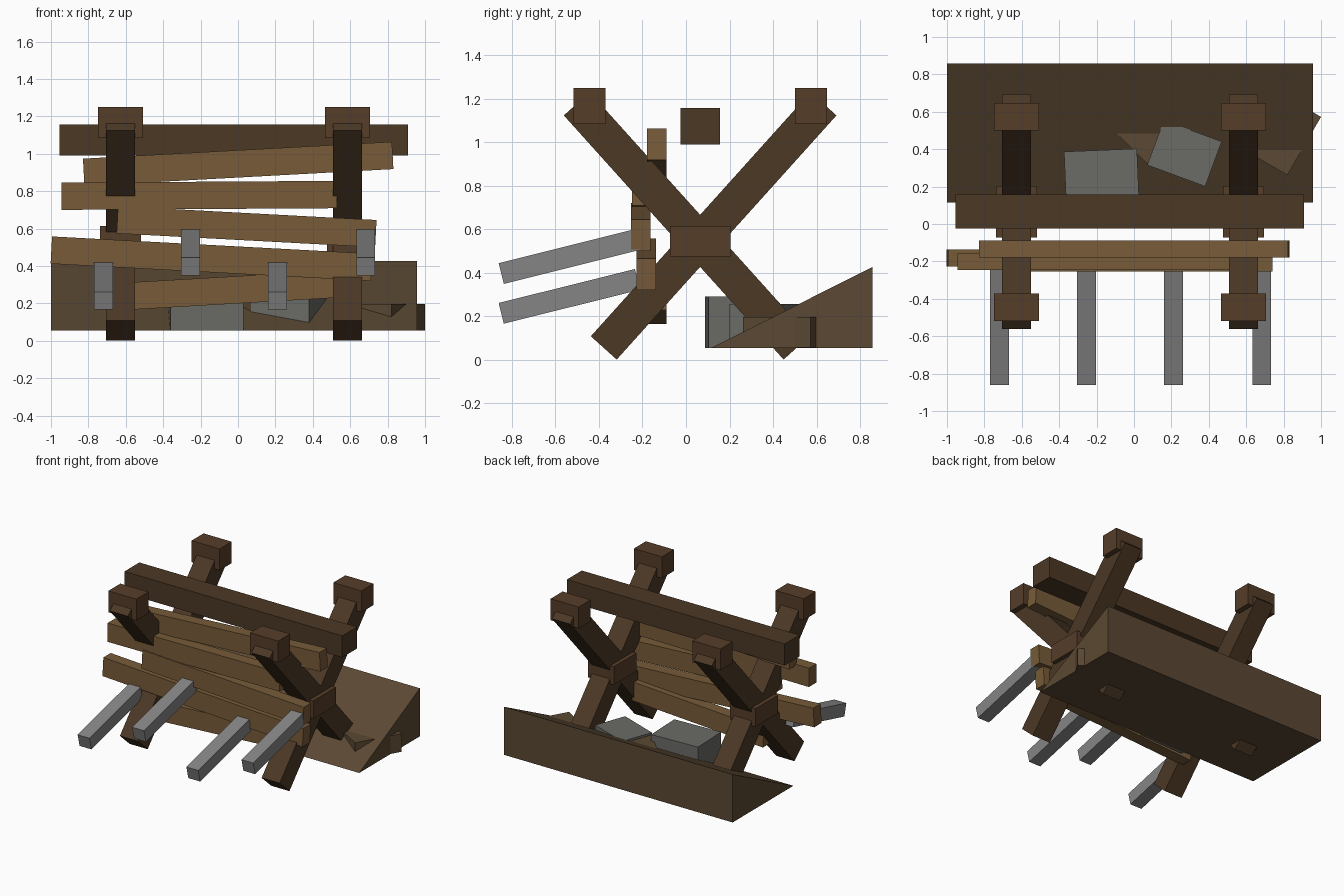
import bpy, bmesh
from math import atan2, hypot, radians
from mathutils import Matrix, Vector, Euler

if "Cube" in bpy.data.objects:
    bpy.data.objects.remove(bpy.data.objects["Cube"])


def material(name, rgb):
    m = bpy.data.materials.new(name)
    m.diffuse_color = (*rgb, 1)
    m.use_nodes = True
    m.node_tree.nodes["Principled BSDF"].inputs["Base Color"].default_value = m.diffuse_color
    return m


DARK = material("dark_timber", (0.071, 0.04, 0.0185))
CAP = material("cap_timber", (0.093, 0.047, 0.022))
PLANK = material("plank_wood", (0.185, 0.105, 0.04))
EARTH = material("earth", (0.105, 0.066, 0.033))
STONE = material("stone", (0.145, 0.145, 0.135))
METAL = material("metal", (0.235, 0.235, 0.24))


def add_object(name, bm, mat):
    bmesh.ops.recalc_face_normals(bm, faces=bm.faces)
    me = bpy.data.meshes.new(name)
    bm.to_mesh(me)
    bm.free()
    ob = bpy.data.objects.new(name, me)
    me.materials.append(mat)
    bpy.context.collection.objects.link(ob)
    return ob


def box(name, center, size, mat, rot=(0, 0, 0)):
    bm = bmesh.new()
    bmesh.ops.create_cube(bm, size=1, matrix=Matrix.Diagonal((*size, 1)))
    ob = add_object(name, bm, mat)
    ob.location = center
    ob.rotation_euler = Euler(rot)
    return ob


def bounds(name, x, y, z, mat):
    return box(name, [(a + b) / 2 for a, b in (x, y, z)],
               [b - a for a, b in (x, y, z)], mat)


# Two crossed trestles with end caps and a centre block
MID = 0.065
for side, x in (("left", -0.628), ("right", 0.586)):
    for way, s in (("forward", -1), ("backward", 1)):
        box(f"{side}_{way}_leg", (x, MID + s * 0.062, 0.616),
            (0.155, 0.16, hypot(1.01, 1.122)), DARK, (-s * atan2(1.01, 1.122), 0, 0))
        box(f"{side}_{way}_cap", (x, MID + s * 0.509, 1.167),
            (0.24, 0.147, 0.166), CAP)
    box(f"{side}_centre_block", (x, MID, 0.545), (0.22, 0.277, 0.14), CAP)

# Top rail
bounds("top_rail", (-0.955, 0.91), (-0.025, 0.157), (0.99, 1.157), DARK)

# Crooked front planks: left x, centre z, right x, centre z, centre y
planks = [(-0.825, 0.901, 0.827, 0.991, -0.134),
          (-0.943, 0.773, 0.53, 0.782, -0.202),
          (-0.645, 0.647, 0.737, 0.573, -0.208),
          (-0.998, 0.485, 0.715, 0.393, -0.182),
          (-0.6, 0.238, 0.52, 0.303, -0.134)]
for i, (x0, z0, x1, z1, y) in enumerate(planks, 1):
    box(f"front_plank_{i}", ((x0 + x1) / 2, y, (z0 + z1) / 2),
        (hypot(x1 - x0, z1 - z0), 0.09, 0.146), PLANK,
        (0, -atan2(z1 - z0, x1 - x0), 0))

# Forward-pointing square spikes
for i, (x, z) in enumerate([(-0.72, 0.214), (-0.253, 0.397),
                            (0.211, 0.214), (0.683, 0.397)], 1):
    box(f"spike_{i}", (x, -0.536, z + 0.078), (0.101, 0.645, 0.098),
        METAL, (radians(14), 0, 0))

# Earth ramp rising to the back
bm = bmesh.new()
face = bm.faces.new([bm.verts.new((-1, y, z)) for y, z in
                     ((0.115, 0.055), (0.858, 0.055), (0.858, 0.427))])
ext = bmesh.ops.extrude_face_region(bm, geom=[face])
bmesh.ops.translate(bm, vec=Vector((1.957, 0, 0)),
                    verts=[v for v in ext["geom"] if isinstance(v, bmesh.types.BMVert)])
add_object("earth_ramp", bm, EARTH)

# Stones and wood chunks half buried in the ramp
box("large_stone", (-0.173, 0.245, 0.173), (0.39, 0.3, 0.235), STONE, (0, 0, radians(2.4)))
box("small_stone", (0.27, 0.378, 0.157), (0.33, 0.256, 0.2), STONE, (0, 0, radians(-20.3)))
box("stone_shard", (0.01, 0.515, 0.165), (0.27, 0.08, 0.13), STONE, (radians(-25), 0, radians(3)))
box("right_wood_chunk", (0.754, 0.507, 0.126), (0.36, 0.36, 0.14), EARTH, (0, 0, radians(60)))
box("middle_wood_chunk", (0.07, 0.52, 0.15), (0.28, 0.28, 0.18), EARTH, (0, 0, radians(45)))
